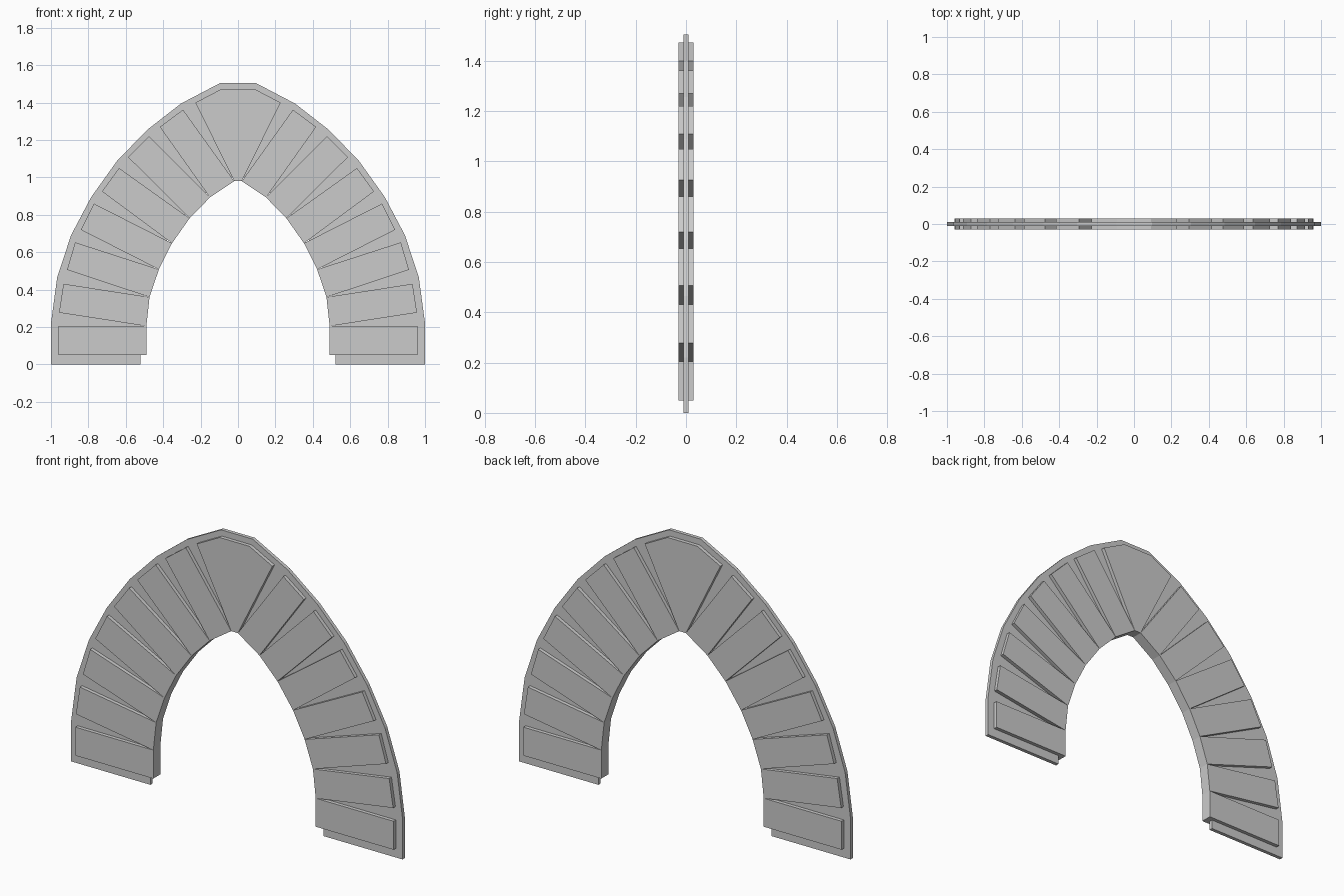
import bpy, bmesh

if "Cube" in bpy.data.objects:
    bpy.data.objects.remove(bpy.data.objects["Cube"])


def slab(name, outline, half):
    """Extrude an (x, z) outline symmetrically through y."""
    bm = bmesh.new()
    face = bm.faces.new([bm.verts.new((x, -half, z)) for x, z in outline])
    ext = bmesh.ops.extrude_face_region(bm, geom=[face])
    verts = [v for v in ext["geom"] if isinstance(v, bmesh.types.BMVert)]
    bmesh.ops.translate(bm, verts=verts, vec=(0, 2 * half, 0))
    bmesh.ops.recalc_face_normals(bm, faces=bm.faces)
    mesh = bpy.data.meshes.new(name)
    bm.to_mesh(mesh)
    bm.free()
    ob = bpy.data.objects.new(name, mesh)
    bpy.context.collection.objects.link(ob)
    return ob


def mirrored(points):
    return [(-x, z) for x, z in reversed(points)]


# Right half of the arch: inner joints and the outer corners of each stone
inner = [(0.49, 0.05), (0.49, 0.205), (0.473, 0.36), (0.423, 0.508),
         (0.353, 0.648), (0.259, 0.781), (0.15, 0.893), (0.02, 0.98)]
outer = [((0.96, 0.05), (0.96, 0.205)), ((0.957, 0.277), (0.933, 0.431)),
         ((0.914, 0.506), (0.871, 0.653)), ((0.84, 0.72), (0.77, 0.86)),
         ((0.727, 0.925), (0.636, 1.05)), ((0.587, 1.108), (0.476, 1.22)),
         ((0.418, 1.27), (0.294, 1.362))]

# Arch stones, both sides
for i, (low, high) in enumerate(outer):
    pts = [inner[i], low, high, inner[i + 1]]
    slab(f"arch_stone_right_{i + 1}", pts, 0.03)
    slab(f"arch_stone_left_{i + 1}", mirrored(pts), 0.03)

# Keystone
key = [inner[-1], (0.228, 1.4), (0.09, 1.472)]
slab("keystone", key + mirrored(key), 0.03)

# Thin mortar plate behind the stones
rim = [(1.0, 0.0), (1.0, 0.22), (0.967, 0.465), (0.893, 0.69), (0.785, 0.895),
       (0.647, 1.088), (0.485, 1.255), (0.305, 1.395), (0.095, 1.505)]
core = [(0.015, 1.015), (0.17, 0.918), (0.284, 0.8), (0.38, 0.663),
        (0.452, 0.518), (0.503, 0.365), (0.522, 0.205), (0.522, 0.0)]
slab("mortar_plate", rim + mirrored(rim) + mirrored(core) + core, 0.01)
